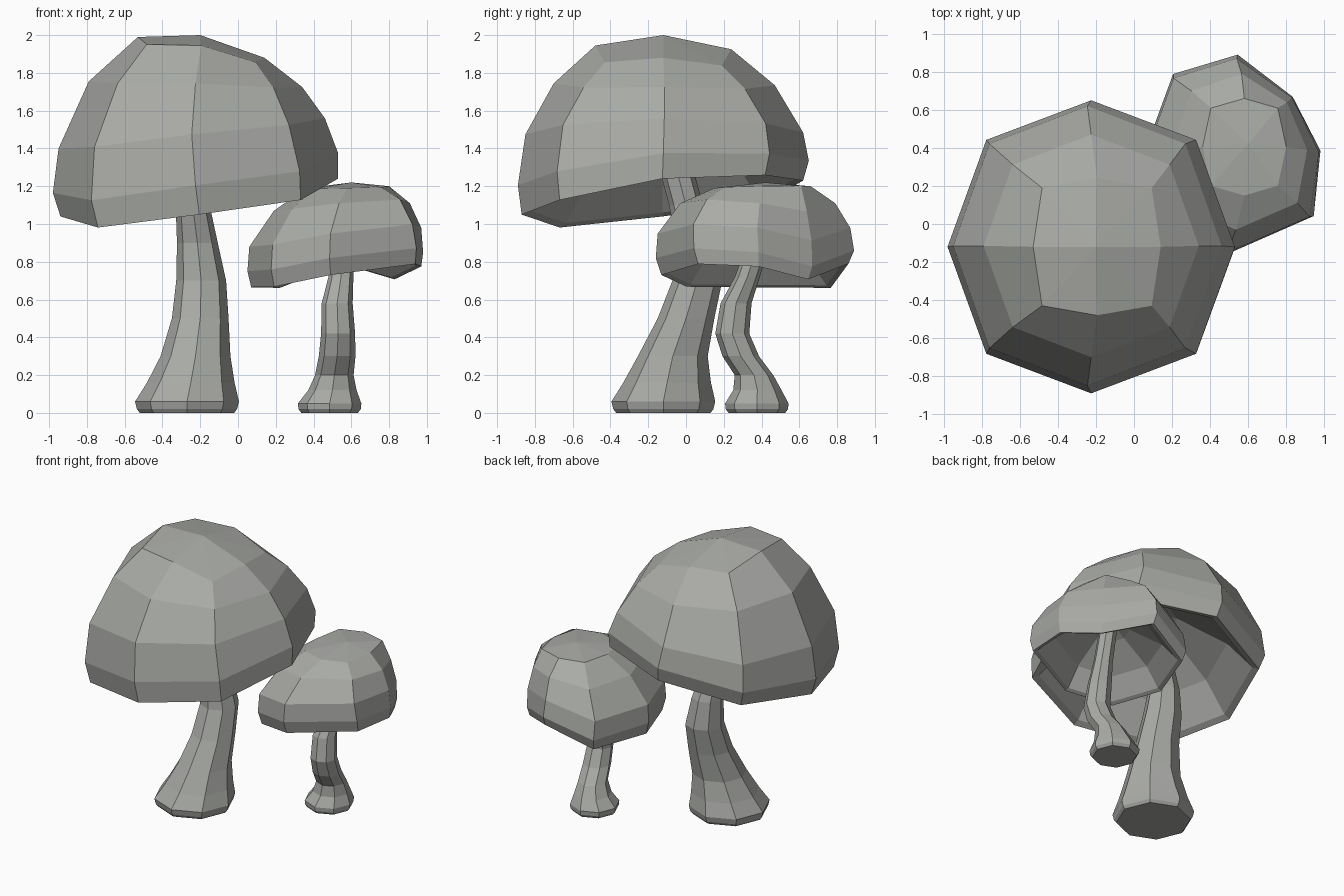
import bpy, bmesh, math

if "Cube" in bpy.data.objects:
    bpy.data.objects.remove(bpy.data.objects["Cube"])

SIDES = 8
grey = bpy.data.materials.new("stone grey")
grey.use_nodes = True
COLOUR = (0.40, 0.41, 0.385, 1)
grey.diffuse_color = COLOUR
grey.node_tree.nodes["Principled BSDF"].inputs["Base Color"].default_value = COLOUR


def loft(name, rings, start=None, end=None):
    """Skin a list of point rings; close each end with a fan or a flat face."""
    bm = bmesh.new()
    loops = [[bm.verts.new(p) for p in ring] for ring in rings]
    for a, b in zip(loops, loops[1:]):
        for i in range(SIDES):
            j = (i + 1) % SIDES
            bm.faces.new((a[i], a[j], b[j], b[i]))
    for loop, tip in ((loops[0], start), (loops[-1], end)):
        if tip is None:
            bm.faces.new(loop)
            continue
        centre = bm.verts.new(tip)
        for i in range(SIDES):
            bm.faces.new((loop[i], loop[(i + 1) % SIDES], centre))
    bmesh.ops.recalc_face_normals(bm, faces=bm.faces)
    mesh = bpy.data.meshes.new(name)
    bm.to_mesh(mesh)
    bm.free()
    mesh.materials.append(grey)
    obj = bpy.data.objects.new(name, mesh)
    bpy.context.collection.objects.link(obj)


def cap_ring(extents, z, tilt, warp, weight, corner=0.73, scale=1.0, lift=0.0):
    """Tilted octagon in its extents; corner sets squareness, warp nudges points."""
    left, right, front, back = extents
    cx, cy = (left + right) / 2, (front + back) / 2
    rx, ry = (right - left) / 2, (back - front) / 2
    ring = []
    for i, (dx, dy, dz) in enumerate(warp):
        a = math.tau * i / SIDES
        k = corner * math.sqrt(2) if i % 2 else 1
        u, v = k * math.cos(a), k * math.sin(a)
        ring.append((cx + scale * (rx * u + dx * weight),
                     cy + scale * (ry * v + dy * weight),
                     z + lift + scale * (tilt[0] * u + tilt[1] * v + dz * weight)))
    return ring


def cap(name, rings, warp, apex, hollow, roof):
    """Outer shell from the rings, then a hollow underside rising to the roof."""
    outer = [cap_ring(e, z, t, warp, *rest) for e, z, t, *rest in rings]
    e, z, t, *rest = rings[0]
    inner = [cap_ring(e, z, t, warp, *rest, scale=s, lift=h) for s, h in hollow]
    loft(name, inner + outer, start=roof, end=apex)


def stem(name, path):
    """Bent octagonal stalk; path holds x, y, z and radius."""
    loft(name, [[(x + r * math.cos(math.tau * i / SIDES),
                  y + r * math.sin(math.tau * i / SIDES), z)
                 for i in range(SIDES)] for x, y, z, r in path])


# Large mushroom
cap("large_cap", [
    ((-.94, .53, -.87, .62), 1.14, (.10, .09), 1),
    ((-.98, .53, -.89, .65), 1.27, (.105, .065), 1),
    ((-.95, .46, -.85, .62), 1.48, (.08, .005), .5),
    ((-.79, .34, -.70, .47), 1.74, (-.015, -.005), .5),
    ((-.53, .14, -.48, .24), 1.935, (-.055, -.01), 2, .86),
], [(0, 0, 0), (0, 0, -.02)] * 4, (-.20, -.12, 2.0),
    [(.28, .40), (.72, .2), (.94, .015)], (-.22, -.1, 1.6))
stem("large_stem", [
    (-.27, -.12, 0, .25), (-.27, -.12, .02, .265), (-.27, -.12, .06, .275),
    (-.25, -.1, .16, .232), (-.225, -.07, .3, .185), (-.2, 0, .5, .15),
    (-.195, .06, .7, .132), (-.215, .055, .9, .108), (-.24, 0, 1.1, .09),
    (-.23, -.08, 1.4, .09), (-.22, -.1, 1.6, .09),
])

# Small mushroom
cap("small_cap", [
    ((.07, .97, -.13, .86), .72, (.055, .03), 1),
    ((.05, .98, -.16, .89), .80, (.05, .02), 1),
    ((.06, .97, -.15, .87), .93, (.05, .015), .85),
    ((.19, .91, -.03, .79), 1.09, (.02, 0), .5),
    ((.36, .80, .15, .66), 1.195, (.005, .005), 0, .8),
], [(0, .02, 0), (-.02, -.08, -.075), (.03, 0, .04), (.03, .04, -.04),
    (0, 0, 0), (0, 0, .01), (-.03, 0, .04), (.09, .06, .05)], (.60, .42, 1.22),
    [(.28, .25), (.72, .13), (.94, .01)], (.56, .40, 1.03))
stem("small_stem", [
    (.485, .375, 0, .15), (.485, .375, .02, .165), (.485, .375, .05, .168),
    (.5, .378, .12, .128), (.51, .36, .2, .102), (.525, .29, .3, .097),
    (.53, .245, .42, .09), (.525, .265, .58, .082), (.545, .325, .72, .066),
    (.56, .4, .95, .06), (.56, .4, 1.04, .06),
])
